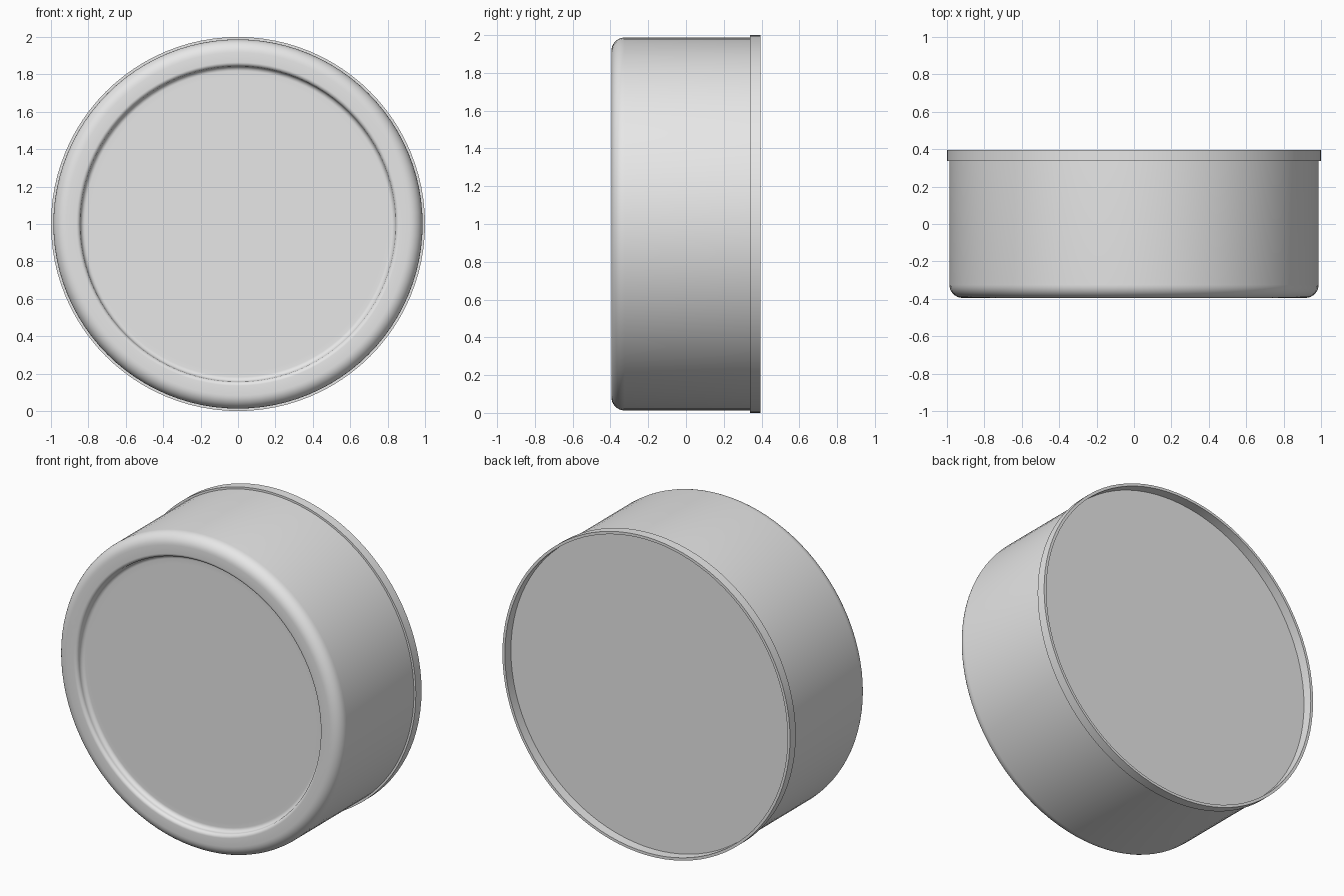
import bpy, bmesh, math

if "Cube" in bpy.data.objects:
    bpy.data.objects.remove(bpy.data.objects["Cube"])

SEGMENTS = 96


def arc(r, y, radius, start, end, steps=8):
    """Points (radius, y) along a fillet; angles in degrees."""
    pts = []
    for i in range(steps + 1):
        a = math.radians(start + (end - start) * i / steps)
        pts.append((r + radius * math.cos(a), y + radius * math.sin(a)))
    return pts


def lathe(name, profile, material):
    """Revolve a (radius, y) profile round the y axis at z = 1 and cap both ends."""
    bm = bmesh.new()
    rings = []
    for r, y in profile:
        rings.append([bm.verts.new((r * math.cos(2 * math.pi * i / SEGMENTS), y,
                                    1 + r * math.sin(2 * math.pi * i / SEGMENTS)))
                      for i in range(SEGMENTS)])
    for a, b in zip(rings, rings[1:]):
        for i in range(SEGMENTS):
            j = (i + 1) % SEGMENTS
            bm.faces.new((a[i], a[j], b[j], b[i]))
    bm.faces.new(rings[0])
    bm.faces.new(rings[-1])
    bmesh.ops.recalc_face_normals(bm, faces=bm.faces)
    mesh = bpy.data.meshes.new(name)
    bm.to_mesh(mesh)
    bm.free()
    mesh.materials.append(material)
    obj = bpy.data.objects.new(name, mesh)
    bpy.context.collection.objects.link(obj)
    bpy.ops.object.select_all(action='DESELECT')
    obj.select_set(True)
    bpy.context.view_layer.objects.active = obj
    bpy.ops.object.shade_smooth_by_angle(angle=math.radians(30))
    return obj


grey = bpy.data.materials.new("light grey")
grey.diffuse_color = (0.8, 0.8, 0.8, 1)
grey.use_nodes = True
grey.node_tree.nodes["Principled BSDF"].inputs["Base Color"].default_value = grey.diffuse_color

profile = [(0.79, -0.348)]                            # recessed front disc
profile += arc(0.818, -0.373, 0.025, 90, 0)           # fillet up from the disc
profile += arc(0.865, -0.373, 0.022, -180, -90)[1:]   # rounded inner rim edge
profile += arc(0.917, -0.325, 0.07, -90, 0)           # rounded outer corner
profile += [(0.987, 0.338), (1.0, 0.338),             # side wall and flange step
            (1.0, 0.395), (0.983, 0.395),             # flange and its thin lip
            (0.983, 0.335)]                           # recessed back disc
lathe("round_cap", profile, grey)
